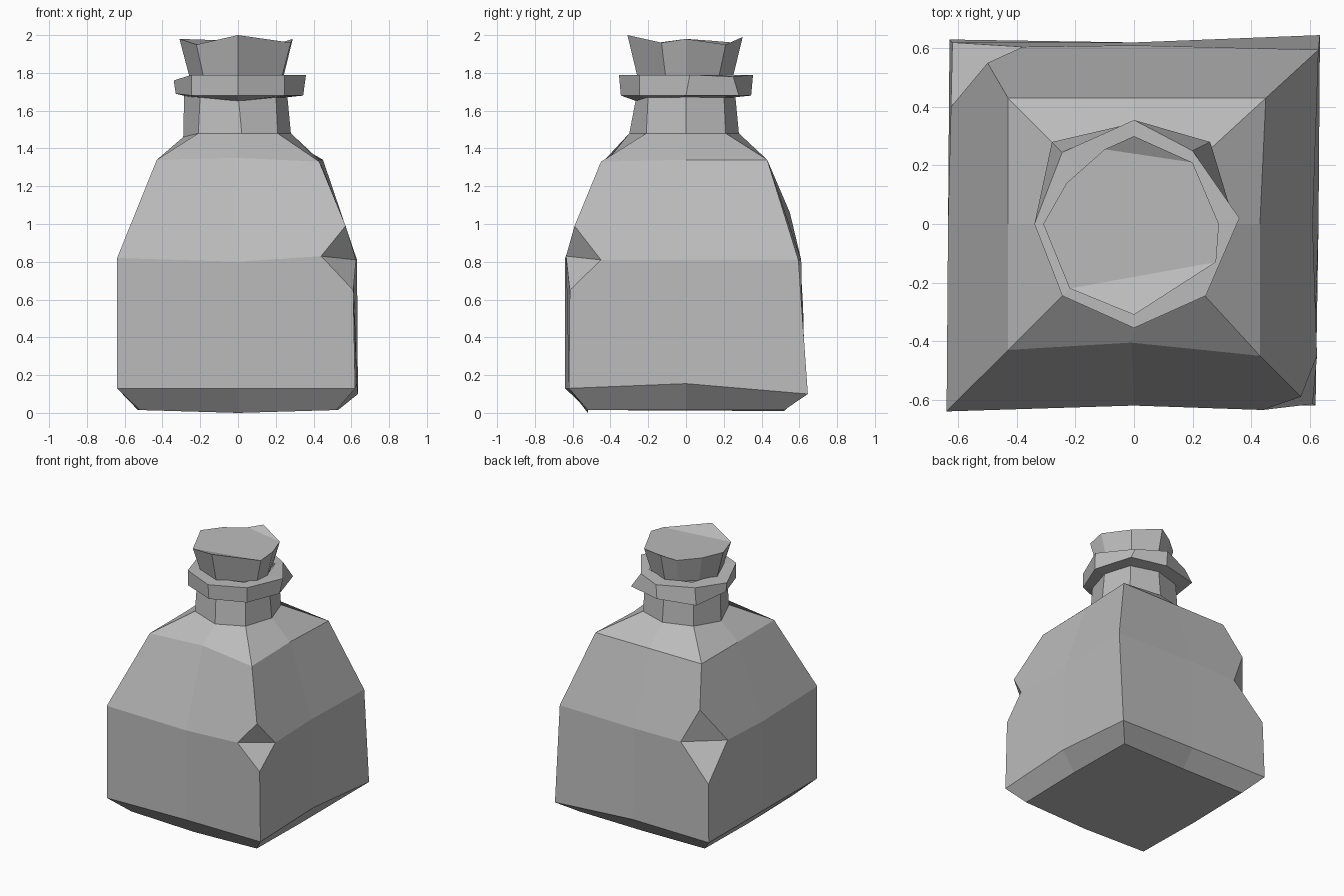
import bpy
from mathutils import Vector

cube = bpy.data.objects.get("Cube")
if cube:
    bpy.data.objects.remove(cube, do_unlink=True)

# One stone grey for the whole bottle
grey = bpy.data.materials.new("stone grey")
grey.use_nodes = True
colour = (0.5, 0.5, 0.5, 1)
grey.diffuse_color = colour
grey.node_tree.nodes["Principled BSDF"].inputs["Base Color"].default_value = colour

# Eight columns around the bottle, anticlockwise from the front corner at -x
FL, F, FR, R, BR, B, BL, L = range(8)
DIRS = [(-1, -1), (0, -1), (1, -1), (1, 0), (1, 1), (0, 1), (-1, 1), (-1, 0)]


def ring(corner, mid, z, moved=None):
    """Eight points around the axis; moved replaces single points."""
    pts = [Vector((x * (corner if x and y else mid),
                   y * (corner if x and y else mid), z)) for x, y in DIRS]
    for i, p in (moved or {}).items():
        pts[i] = Vector(p)
    return pts


def bridge(a, b):
    n = len(a)
    return [[a[i], a[(i + 1) % n], b[(i + 1) % n], b[i]] for i in range(n)]


def build(name, faces):
    """Make a flat-shaded object from faces given as point lists."""
    index, polys = {}, []
    for face in faces:
        polys.append([index.setdefault(tuple(p), len(index)) for p in face])
    mesh = bpy.data.meshes.new(name)
    mesh.from_pydata(list(index), [], polys)
    mesh.materials.append(grey)
    mesh.update()
    obj = bpy.data.objects.new(name, mesh)
    bpy.context.collection.objects.link(obj)
    return obj


# Body rings from the base to the shoulder
base = ring(0.52, 0.53, 0.015, {F: (0, -0.52, 0), B: (0, 0.52, 0.01)})
low = ring(0.63, 0.62, 0.13, {FL: (-0.64, -0.64, 0.13), FR: (0.62, -0.62, 0.13),
                              R: (0.63, 0, 0.155), BR: (0.635, 0.645, 0.1),
                              L: (-0.635, 0, 0.13)})
middle = ring(0.63, 0.61, 0.81, {FL: (-0.64, -0.64, 0.82), F: (0, -0.62, 0.8),
                                 BR: (0.63, 0.595, 0.81), L: (-0.635, 0, 0.8)})
shoulder = ring(0.43, 0.43, 1.34, {FR: (0.43, -0.45, 1.33), F: (-0.01, -0.405, 1.35),
                                   BR: (0.45, 0.43, 1.34)})

# Chipped corners: top, arriving side, leaving side, bottom
chips = {
    FR: [Vector(p) for p in ((0.57, -0.59, 0.99), (0.44, -0.635, 0.83),
                             (0.625, -0.45, 0.81), (0.61, -0.615, 0.65))],
    BL: [Vector(p) for p in ((-0.5, 0.55, 1.06), (-0.38, 0.605, 0.81),
                             (-0.625, 0.4, 0.81), (-0.62, 0.62, 0.56))],
}


def paths(i, side):
    """Lower and upper edge of a column, seen from one side."""
    if i not in chips:
        return [low[i], middle[i]], [middle[i], shoulder[i]]
    top, foot, edge = chips[i][0], chips[i][3], chips[i][side]
    return [low[i], foot, edge], [edge, top, shoulder[i]]


faces = [base[::-1]] + bridge(base, low)
for i in range(8):
    for start, end in zip(paths(i, 2), paths((i + 1) % 8, 1)):
        faces.append(start[::-1] + end)
for top, arrive, leave, foot in chips.values():
    faces += [[arrive, foot, leave], [arrive, leave, top]]

# Neck
neck_low = ring(0.21, 0.28, 1.48, {F: (0.02, -0.3, 1.48), L: (-0.29, 0, 1.46)})
neck_high = ring(0.2, 0.26, 1.69, {L: (-0.285, 0, 1.69)})
faces += bridge(shoulder, neck_low) + bridge(neck_low, neck_high)
build("bottle_body", faces)

# Lip with uneven corners
lip_in = ring(0.2, 0.25, 1.67, {F: (0, -0.26, 1.65)})
lip_low = ring(0.245, 0.345, 1.68, {L: (-0.33, 0, 1.69), BR: (0.26, 0.28, 1.68),
                                    BL: (-0.28, 0.28, 1.68)})
lip_high = ring(0.245, 0.355, 1.79, {L: (-0.34, 0, 1.76), BR: (0.2, 0.25, 1.78),
                                     R: (0.36, 0.02, 1.79)})
lip_top = ring(0.18, 0.24, 1.79)
build("bottle_lip", bridge(lip_in, lip_low) + bridge(lip_low, lip_high)
      + bridge(lip_high, lip_top))

# Stopper flaring upwards, with a peak at the front and one at the back
rim = [Vector(p) for p in (
    (-0.22, -0.22, 1.95), (0, -0.31, 2), (0.28, -0.13, 1.96), (0.29, 0, 1.98),
    (0.2, 0.21, 1.95), (0, 0.3, 1.99), (-0.1, 0.255, 1.96), (-0.23, 0.14, 1.97),
    (-0.31, 0, 1.98))]
foot = [Vector((p.x * 0.83, p.y * 0.83, 1.78)) for p in rim]
front_peak, back_peak = rim[:3], rim[4:7]
crown = [p for i, p in enumerate(rim) if i not in (1, 5)]
build("stopper", bridge(foot, rim) + [front_peak, back_peak, crown, foot[::-1]])
